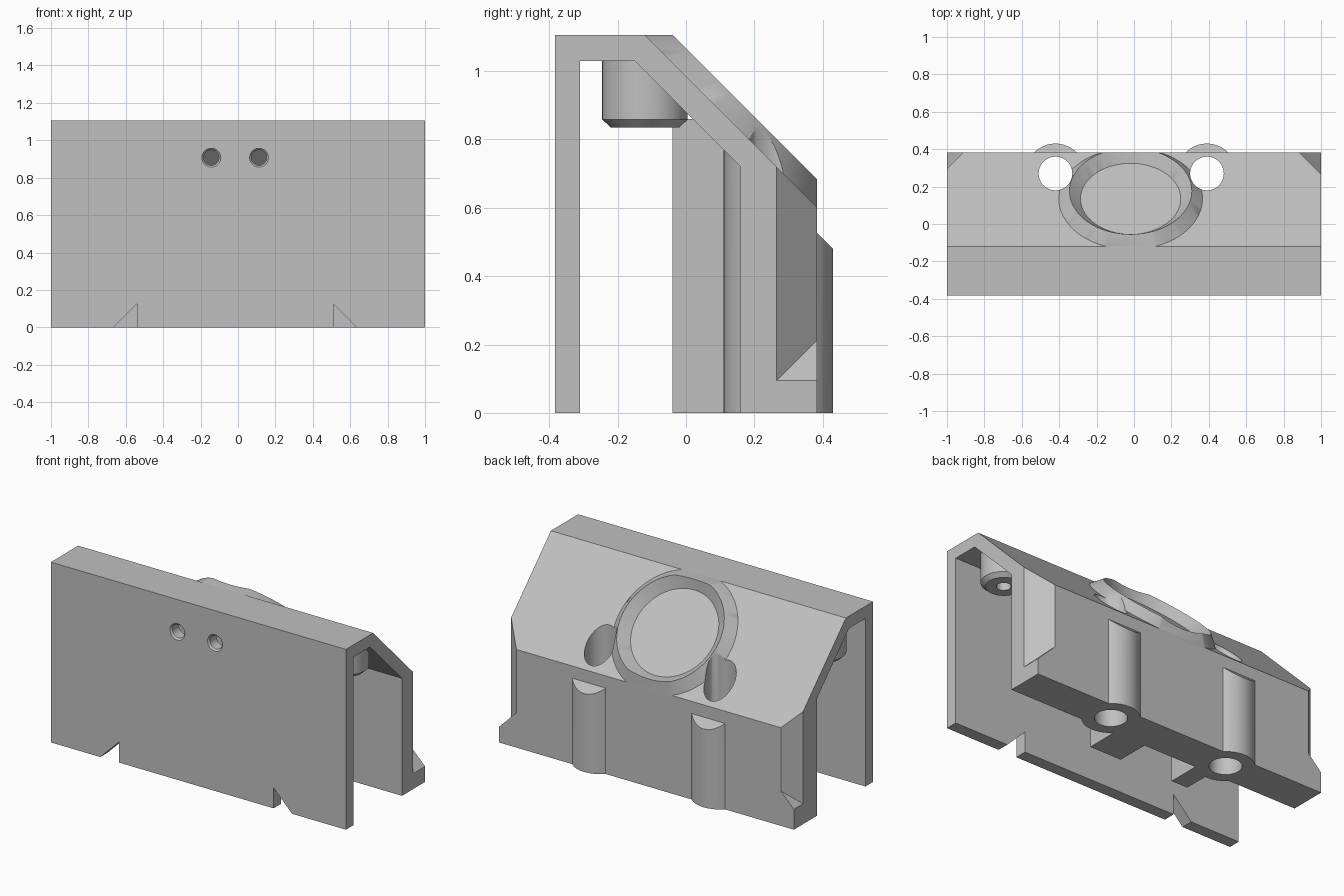
import bpy, bmesh, math
from mathutils import Vector, Matrix

if "Cube" in bpy.data.objects:
    bpy.data.objects.remove(bpy.data.objects["Cube"])

CX = -0.015          # symmetry plane of the fittings
D = 0.3835           # half depth
TOP = 1.105
gray = bpy.data.materials.new("plain_gray")
gray.diffuse_color = (0.53, 0.53, 0.53, 1)
gray.use_nodes = True
gray.node_tree.nodes["Principled BSDF"].inputs["Base Color"].default_value = gray.diffuse_color


def finish(bm, name):
    bmesh.ops.recalc_face_normals(bm, faces=bm.faces)
    me = bpy.data.meshes.new(name)
    bm.to_mesh(me)
    bm.free()
    me.materials.append(gray)
    ob = bpy.data.objects.new(name, me)
    bpy.context.collection.objects.link(ob)
    return ob


def hull(name, pts):
    bm = bmesh.new()
    for p in pts:
        bm.verts.new(p)
    bmesh.ops.convex_hull(bm, input=bm.verts[:])
    return finish(bm, name)


def box(name, x0, x1, y0, y1, z0, z1):
    return hull(name, [(x, y, z) for x in (x0, x1) for y in (y0, y1) for z in (z0, z1)])


def extrude(name, pts, x0, x1):
    """Extrude a (y, z) profile along x."""
    bm = bmesh.new()
    f = bm.faces.new([bm.verts.new((x0, y, z)) for y, z in pts])
    r = bmesh.ops.extrude_face_region(bm, geom=[f])
    bmesh.ops.translate(bm, vec=(x1 - x0, 0, 0),
                        verts=[v for v in r["geom"] if isinstance(v, bmesh.types.BMVert)])
    return finish(bm, name)


def lathe(name, pts, mat, n=64):
    """Revolve a closed (radius, height) profile; radius 0 makes a pole."""
    bm = bmesh.new()
    vs = [bm.verts.new((r, 0, h)) for r, h in pts]
    es = [bm.edges.new((vs[i], vs[(i + 1) % len(vs)])) for i in range(len(vs))]
    bmesh.ops.spin(bm, geom=vs + es, cent=(0, 0, 0), axis=(0, 0, 1),
                   angle=2 * math.pi, steps=n, use_duplicate=False)
    bmesh.ops.remove_doubles(bm, verts=bm.verts[:], dist=1e-5)
    bmesh.ops.dissolve_degenerate(bm, edges=bm.edges[:], dist=1e-6)
    loose = [e for e in bm.edges if len(e.link_faces) != 2]
    bmesh.ops.delete(bm, geom=[e for e in loose if not e.link_faces], context='EDGES')
    bm.transform(mat)
    return finish(bm, name)


def rod(name, r, h0, h1, mat):
    return lathe(name, [(0, h0), (r, h0), (r, h1), (0, h1)], mat)


def boolean(ob, tool, op):
    m = ob.modifiers.new(op.lower(), 'BOOLEAN')
    m.operation, m.object, m.solver = op, tool, 'EXACT'
    bpy.context.view_layer.objects.active = ob
    bpy.ops.object.modifier_apply(modifier=m.name)
    bpy.data.objects.remove(tool, do_unlink=True)


def at(x, y, z):
    return Matrix.Translation((x, y, z))


# folded housing: front wall, top, sloped roof, thick back wall
body = extrude("housing", [(-D, 0), (-D, TOP), (-0.12, TOP), (D, TOP - 0.12 - D), (D, 0),
                           (0.16, 0), (0.16, 0.72), (-0.15, 1.03), (-0.31, 1.03), (-0.31, 0)], -1, 1)

# screw bosses along the back wall, trimmed under the roof
roof_cut = [(-1, 1.89), (-1, 3), (2, 3), (2, -1.11)]
for x in (CX - 0.405, CX + 0.405):
    boss = rod("boss", 0.16, 0, 1.0, at(x, 0.27, 0))
    boolean(boss, extrude("trim", [(y, z + 0.02) for y, z in roof_cut], -2, 2), 'DIFFERENCE')
    boolean(body, boss, 'UNION')

# support blocks inside the back wall
for x0, x1 in ((0.06, 0.275), (-0.41, -0.3)):
    block = extrude("block", [(-0.04, 0), (-0.04, 0.86), (0.03, 0.86), (0.17, 0.73), (0.17, 0)], x0, x1)
    boolean(body, block, 'UNION')

# corner chamfers on the back wall, ending in a sloped foot
for sgn in (-1, 1):
    tri = [(0.8, 0.48), (1.3, -0.02), (1.3, 0.48)]
    pts = [(CX + sgn * s, y, z) for s, y in tri for z in (1.11 - s, 2)]
    boolean(body, hull("chamfer", pts), 'DIFFERENCE')
    # angled notches in the bottom edge of the front wall
    notch = [(0.525, -0.1), (0.525, 0.125), (0.75, -0.1)]
    pts = [(CX + sgn * s, y, z) for s, z in notch for y in (-0.5, -0.25)]
    boolean(body, hull("notch", pts), 'DIFFERENCE')
    # countersunk holes through the front wall
    m = at(CX + sgn * 0.1275, -D, 0.907) @ Matrix.Rotation(-math.pi / 2, 4, 'X')
    prof = [(0, -0.01), (0.06, -0.01), (0.041, 0.01), (0.041, 0.12), (0, 0.12)]
    boolean(body, lathe("hole", prof, m, 48), 'DIFFERENCE')

# raised ridge ring on the slope, trimmed to the housing envelope
tilt = at(-0.018, 0.135, 0.85) @ Matrix.Rotation(-math.pi / 4, 4, 'X')
ring = lathe("ring", [(0.268, 0), (0.268, -0.02), (0.384, -0.02), (0.384, 0), (0.327, 0.058)], tilt, 96)
boolean(ring, box("trim", -2, 2, -2, 2, TOP, 3), 'DIFFERENCE')
boolean(ring, box("trim", -2, 2, D, 3, -1, 3), 'DIFFERENCE')
boolean(body, ring, 'UNION')

# vertical screw holes through roof and back wall
for x in (CX - 0.405, CX + 0.405):
    boolean(body, rod("bore", 0.09, -0.5, 2, at(x, 0.27, 0)), 'DIFFERENCE')

# hanging studs with chamfered tip and blind hole
studs = []
for x, name in ((CX - 0.835, "left_stud"), (CX + 0.835, "right_stud")):
    prof = [(0, 1.04), (0.125, 1.04), (0.125, 0.858), (0.1, 0.835), (0.04, 0.835), (0.04, 0.93), (0, 0.93)]
    studs.append(lathe(name, prof, at(x, -0.12, 0)))
    # keep the stud below the sloped roof
    boolean(studs[-1], extrude("trim", [(y, z + 0.02) for y, z in roof_cut], -2, 2), 'DIFFERENCE')

# smooth round walls, crisp edges
for ob in [body] + studs:
    bpy.ops.object.select_all(action='DESELECT')
    ob.select_set(True)
    bpy.context.view_layer.objects.active = ob
    bpy.ops.object.shade_smooth_by_angle(angle=math.radians(25))
